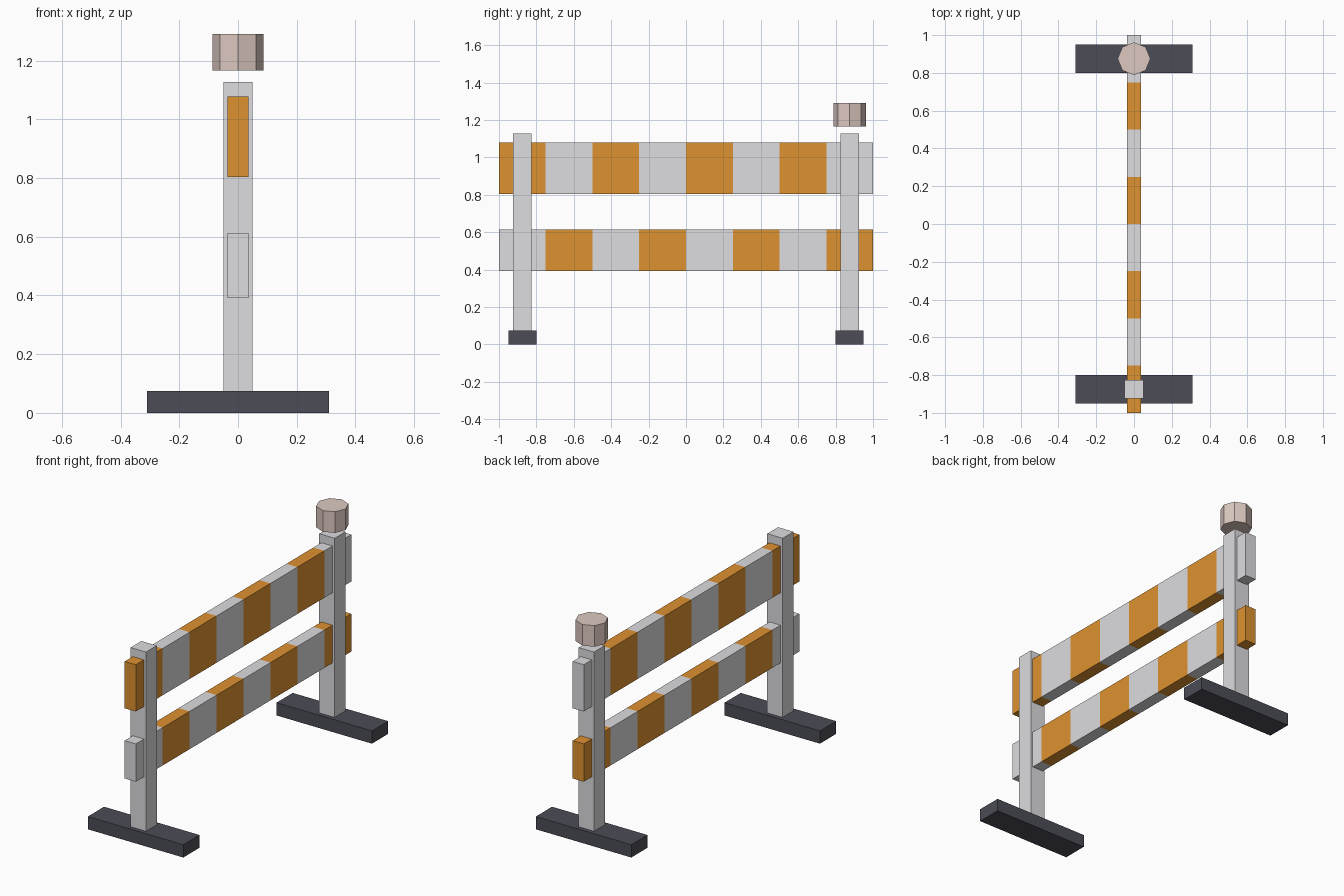
import bpy, bmesh, math
from mathutils import Matrix, Vector

if "Cube" in bpy.data.objects:
    bpy.data.objects.remove(bpy.data.objects["Cube"])


def material(name, rgb):
    mat = bpy.data.materials.new(name)
    lin = [((c / 255 + 0.055) / 1.055) ** 2.4 for c in rgb]
    mat.diffuse_color = (*lin, 1)
    mat.use_nodes = True
    mat.node_tree.nodes["Principled BSDF"].inputs["Base Color"].default_value = mat.diffuse_color
    return mat


white = material("pale_grey", (221, 221, 224))
orange = material("orange", (222, 146, 48))
dark = material("dark_rubber", (76, 76, 87))
lens = material("lamp_beige", (221, 201, 192))


def finish(name, bm, mats):
    mesh = bpy.data.meshes.new(name)
    bm.to_mesh(mesh)
    bm.free()
    for m in mats:
        mesh.materials.append(m)
    obj = bpy.data.objects.new(name, mesh)
    bpy.context.collection.objects.link(obj)
    return obj


def box(lo, hi):
    lo, hi = Vector(lo), Vector(hi)
    bm = bmesh.new()
    mat = Matrix.Translation((lo + hi) / 2) @ Matrix.Diagonal((*(hi - lo), 1))
    bmesh.ops.create_cube(bm, size=1, matrix=mat)
    return bm


# Feet and posts at both ends
for side, y in (("front", -0.875), ("back", 0.875)):
    finish(side + "_foot", box((-0.31, y - 0.075, 0), (0.31, y + 0.075, 0.075)), [dark])
    finish(side + "_post", box((-0.05, y - 0.05, 0.005), (0.05, y + 0.05, 1.127)), [white])


# Striped rails: eight bands cut into each board, colours alternating
def rail(name, z0, z1, mats):
    bm = box((-0.036, -1, z0), (0.036, 1, z1))
    for i in range(1, 8):
        bmesh.ops.bisect_plane(bm, geom=bm.verts[:] + bm.edges[:] + bm.faces[:],
                               plane_co=(0, -1 + i * 0.25, 0), plane_no=(0, 1, 0))
    for f in bm.faces:
        band = min(7, max(0, int((f.calc_center_median().y + 1) / 0.25)))
        f.material_index = band % 2
    finish(name, bm, mats)


rail("upper_rail", 0.803, 1.078, [orange, white])
rail("lower_rail", 0.391, 0.613, [white, orange])

# Eight-sided warning lamp floating above the back post
bm = bmesh.new()
bmesh.ops.create_cone(bm, cap_ends=True, segments=8, radius1=0.087, radius2=0.087,
                      depth=0.124, matrix=Matrix.Translation((0, 0.875, 1.228)))
finish("warning_lamp", bm, [lens])
